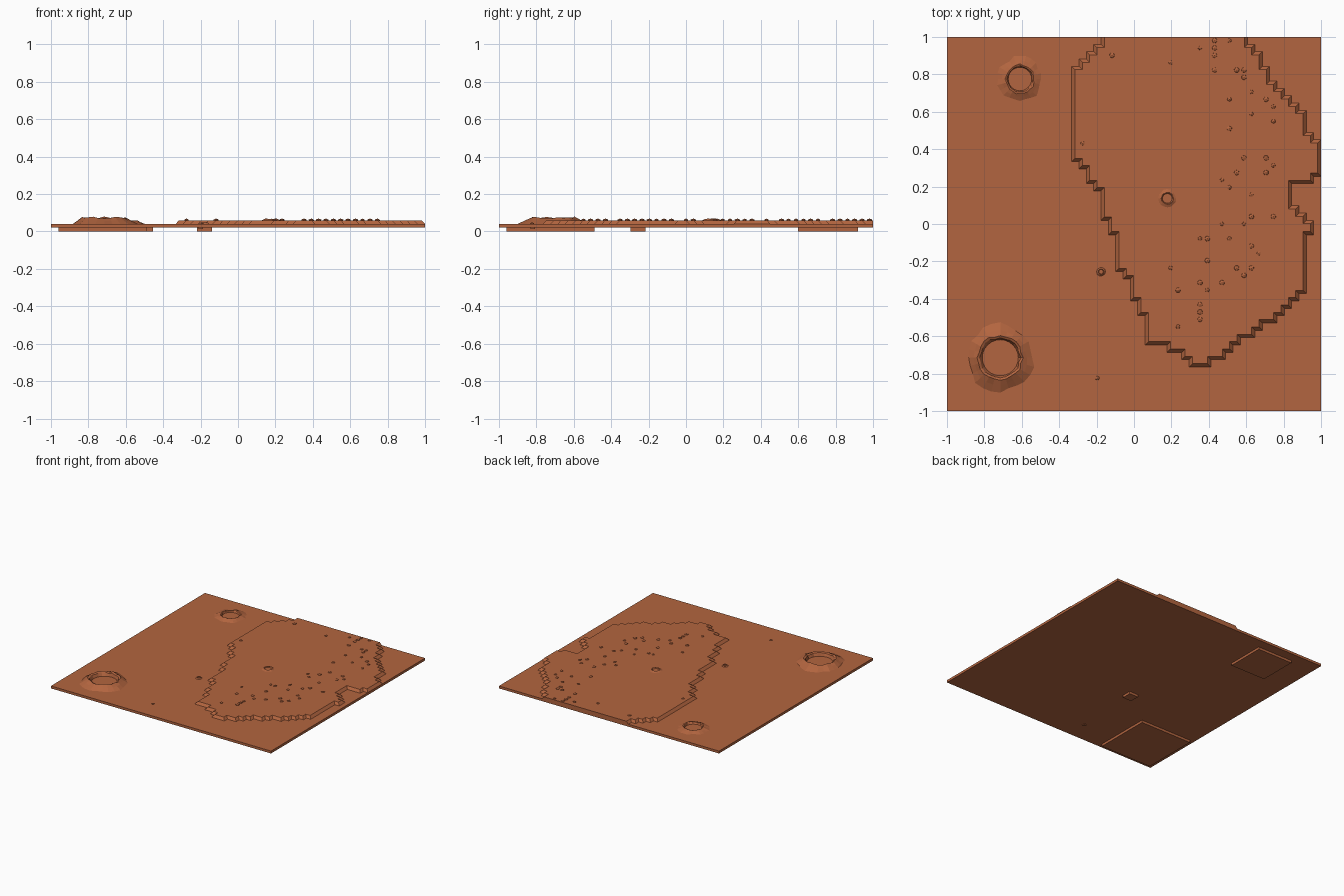
import bpy, bmesh, math, random
from mathutils import Matrix, Vector

if "Cube" in bpy.data.objects:
    bpy.data.objects.remove(bpy.data.objects["Cube"])

random.seed(4)
C = 2 / 51            # terrain grid cell
GROUND, MESA = 0.04, 0.06

mat = bpy.data.materials.new("red_soil")
mat.diffuse_color = (0.45, 0.13, 0.05, 1)
mat.use_nodes = True
mat.node_tree.nodes["Principled BSDF"].inputs["Base Color"].default_value = mat.diffuse_color


def finish(bm, name):
    bmesh.ops.recalc_face_normals(bm, faces=bm.faces)
    me = bpy.data.meshes.new(name)
    bm.to_mesh(me)
    bm.free()
    me.materials.append(mat)
    ob = bpy.data.objects.new(name, me)
    bpy.context.collection.objects.link(ob)
    return ob


def box(name, x, y, half, z0, z1):
    bm = bmesh.new()
    m = Matrix.Translation((x, y, (z0 + z1) / 2)) @ Matrix.Diagonal((2 * half, 2 * half, z1 - z0, 1))
    bmesh.ops.create_cube(bm, size=1, matrix=m)
    return finish(bm, name)


# Ground slab
box("ground_slab", 0, 0, 1, 0.02, GROUND)

# Plateau: (first row, column) runs of the stepped left and right edges
LEFT = [(0, 21), (1, 20), (2, 19), (3, 18), (4, 17), (17, 18), (18, 19), (20, 20),
        (21, 21), (25, 22), (27, 23), (32, 24), (33, 25), (36, 26), (38, 27),
        (42, 30), (43, 32), (44, 33), (45, 33)]
RIGHT = [(0, 41), (1, 42), (2, 43), (4, 44), (6, 45), (7, 46), (8, 47), (9, 48),
         (10, 49), (13, 50), (14, 51), (19, 50), (20, 47), (23, 48), (24, 49),
         (25, 50), (27, 49), (35, 48), (36, 47), (37, 46), (38, 45), (39, 43),
         (40, 42), (41, 40), (42, 39), (43, 38), (44, 36), (45, 36)]


def stairs(runs):
    pts = []
    for (r0, c), (r1, _) in zip(runs, runs[1:]):
        pts += [Vector((c * C - 1, 1 - r0 * C)), Vector((c * C - 1, 1 - r1 * C))]
    return pts


outline = stairs(LEFT) + stairs(RIGHT)[::-1]      # counter-clockwise
bm = bmesh.new()
low, high = [], []
n = len(outline)
for i, p in enumerate(outline):
    off = Vector((0, 0))
    for a, b in ((outline[i - 1], p), (p, outline[(i + 1) % n])):
        d = (b - a).normalized()
        if not (a.y > 0.999 and b.y > 0.999):     # back edge is cut off straight
            off += Vector((-d.y, d.x)) * 0.018
    q = p + off
    low.append(bm.verts.new((p.x, p.y, GROUND)))
    high.append(bm.verts.new((q.x, q.y, MESA)))
for i in range(n):
    j = (i + 1) % n
    bm.faces.new((low[i], low[j], high[j], high[i]))
bm.faces.new(high)
finish(bm, "plateau")


# Craters: irregular rings from outer foot over the rim to the floor
def crater(name, x, y, outer, rim, z, h, seg=24):
    bm = bmesh.new()
    foot = [random.uniform(0.92, 1.08) for _ in range(seg)]
    lip = [random.uniform(0.94, 1.06) for _ in range(seg)]
    top = [random.uniform(0.8, 1.08) for _ in range(seg)]
    rings = []
    for kind in range(5):
        ring = []
        for i in range(seg):
            a = 2 * math.pi * i / seg
            r, k = [(outer * foot[i], 0),
                    ((outer * foot[i] + rim * lip[i]) / 2, 0.55 * top[i]),
                    (rim * lip[i] * 1.06, top[i]),
                    (rim * lip[i] * 0.95, 0.8 * top[i]),
                    (rim * 0.86, 0.06)][kind]
            ring.append(bm.verts.new((x + r * math.cos(a), y + r * math.sin(a), z + k * h)))
        rings.append(ring)
    for a, b in zip(rings, rings[1:]):
        for i in range(seg):
            j = (i + 1) % seg
            bm.faces.new((a[i], a[j], b[j], b[i]))
    bm.faces.new(rings[-1])
    finish(bm, name)


crater("large_crater", -0.715, -0.715, 0.178, 0.112, GROUND, 0.037)
crater("medium_crater", -0.61, 0.775, 0.118, 0.073, GROUND, 0.018)
crater("plateau_crater", 0.178, 0.137, 0.047, 0.03, MESA, 0.008, 16)
crater("tiny_crater", -0.176, -0.255, 0.024, 0.014, GROUND, 0.008, 10)

# Square crater bases sticking out under the slab
box("large_crater_base", -0.725, -0.725, 0.235, 0, 0.03)
box("medium_crater_base", -0.615, 0.76, 0.16, 0, 0.03)
box("tiny_crater_base", -0.18, -0.257, 0.04, 0, 0.03)
box("pebble_base", -0.2, -0.82, 0.012, 0.014, 0.03)

# Rocks at grid cells (column, row)
BIG = [(22, 2), (36, 0), (36, 1), (36, 2), (36, 4), (39, 4), (40, 4), (40, 5), (43, 8),
       (38, 12), (40, 16), (43, 16), (43, 18), (39, 18), (41, 24), (44, 24), (35, 27),
       (41, 28), (35, 30), (39, 31), (41, 31), (40, 32), (34, 33), (37, 33), (31, 34),
       (34, 36), (34, 37), (34, 38)]
SMALL = [(38, 0), (34, 1), (30, 3), (41, 7), (38, 8), (44, 9), (41, 10), (44, 11),
         (18, 14), (44, 17), (37, 19), (38, 20), (41, 21), (37, 25), (40, 25), (34, 27),
         (38, 27), (42, 29), (30, 31), (35, 34), (31, 39), (20, 46)]


def rocks(name, cells, r):
    bm = bmesh.new()
    for c, row in cells:
        z = GROUND if row > 44 else MESA
        m = (Matrix.Translation(((c + 0.5) * C - 1, 1 - (row + 0.5) * C, z))
             @ Matrix.Rotation(random.uniform(0, 6.28), 4, 'Z')
             @ Matrix.Diagonal((r, r, 0.009, 1)))
        bmesh.ops.create_icosphere(bm, subdivisions=1, radius=1, matrix=m)
    finish(bm, name)


rocks("large_rocks", BIG, 0.016)
rocks("small_rocks", SMALL, 0.013)
